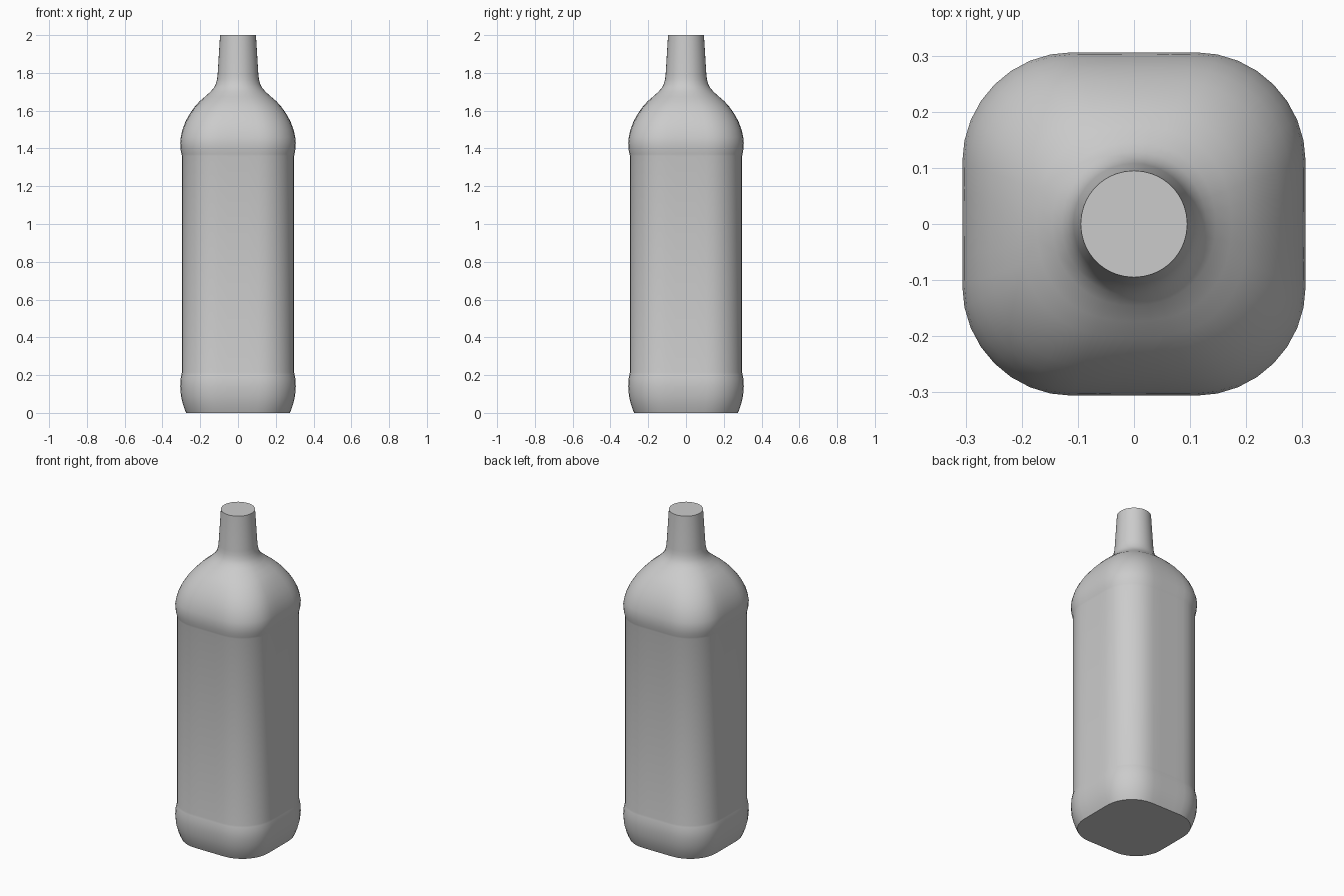
import bpy, bmesh
from math import cos, sin, pi, hypot

if "Cube" in bpy.data.objects:
    bpy.data.objects.remove(bpy.data.objects["Cube"])

# Rounded-square outline of half width 1, with points along flats and corners
CORNER, SEGS, FLAT = 0.64, 8, 4


def outline():
    pts = []
    c = 1 - CORNER
    for q in range(4):
        a0 = q * pi / 2
        local = [(1, -c + 2 * c * i / FLAT) for i in range(FLAT)]
        local += [(c + CORNER * cos(t), c + CORNER * sin(t))
                  for t in (i * pi / 2 / SEGS for i in range(SEGS))]
        pts += [(x * cos(a0) - y * sin(a0), x * sin(a0) + y * cos(a0)) for x, y in local]
    return pts


# Profile: height, half width, roundness (0 = rounded square, 1 = circle)
profile = [
    (0.0, 0.275, 0), (0.02, 0.283, 0), (0.05, 0.293, 0), (0.09, 0.302, 0),
    (0.14, 0.306, 0), (0.18, 0.304, 0), (0.205, 0.299, 0), (0.215, 0.297, 0),
    (1.36, 0.297, 0), (1.37, 0.299, 0), (1.395, 0.304, 0), (1.43, 0.306, 0),
    (1.46, 0.303, 0.03), (1.50, 0.294, 0.08), (1.54, 0.279, 0.15),
    (1.58, 0.258, 0.25), (1.62, 0.230, 0.4), (1.65, 0.203, 0.55),
    (1.675, 0.174, 0.7), (1.70, 0.146, 0.88), (1.72, 0.129, 1),
    (1.74, 0.118, 1), (1.765, 0.111, 1), (1.79, 0.108, 1), (2.0, 0.095, 1),
]

# Loft the bottle through its cross-sections
bm = bmesh.new()
base = outline()
rings = []
for z, w, rnd in profile:
    ring = []
    for x, y in base:
        k = w * ((1 - rnd) + rnd / hypot(x, y))
        ring.append(bm.verts.new((x * k, y * k, z)))
    rings.append(ring)
n = len(base)
for lo, hi in zip(rings, rings[1:]):
    for i in range(n):
        j = (i + 1) % n
        bm.faces.new((lo[i], lo[j], hi[j], hi[i]))

# Flat bottom and closed mouth
bm.faces.new(rings[0][::-1])
bm.faces.new(rings[-1])
bmesh.ops.recalc_face_normals(bm, faces=bm.faces[:])

mesh = bpy.data.meshes.new("bottle")
bm.to_mesh(mesh)
bm.free()
bottle = bpy.data.objects.new("bottle", mesh)
bpy.context.collection.objects.link(bottle)
bpy.context.view_layer.objects.active = bottle
bottle.select_set(True)
bpy.ops.object.shade_smooth_by_angle(angle=pi / 5)
